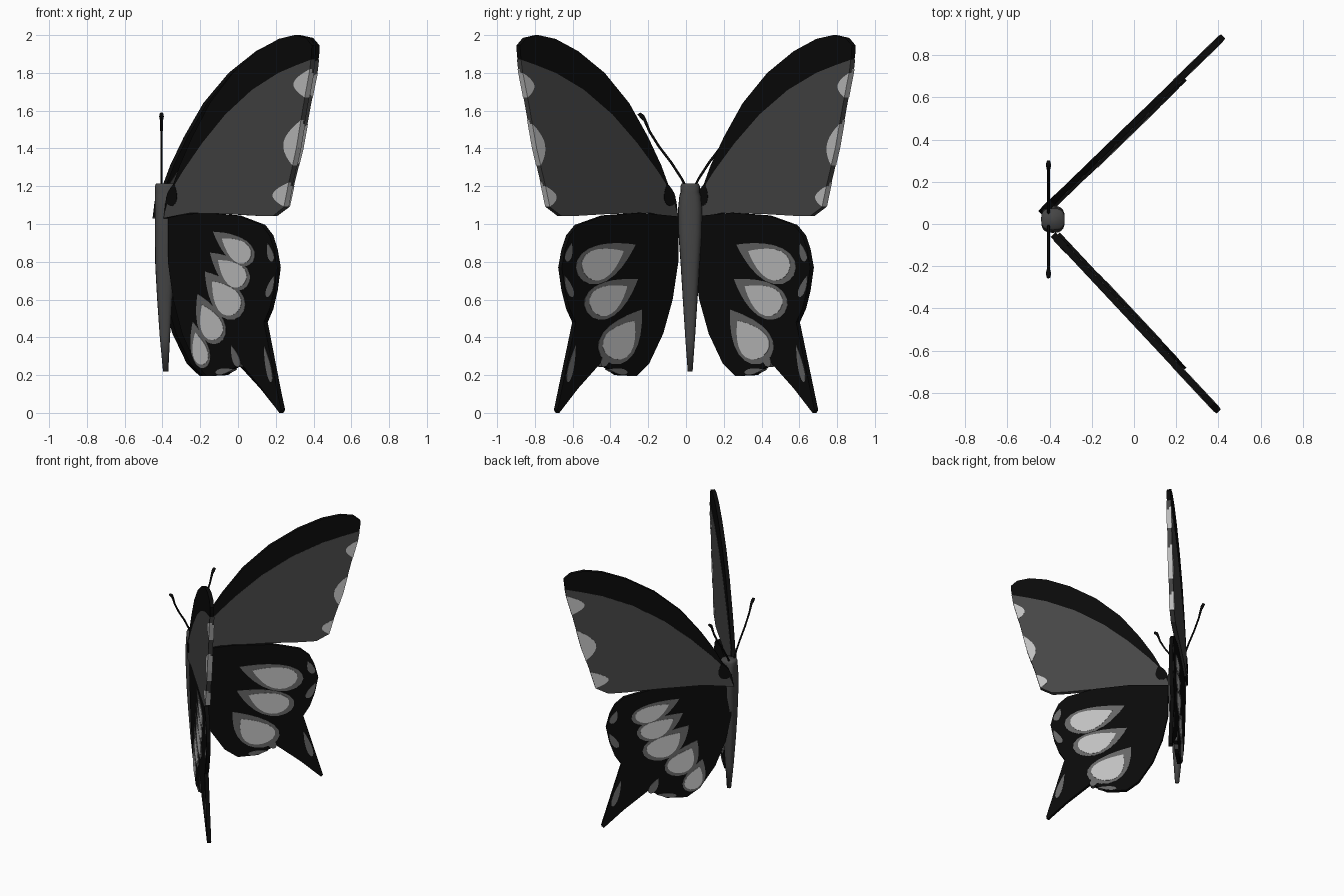
import bpy, bmesh, math
from mathutils import Vector

if "Cube" in bpy.data.objects:
    bpy.data.objects.remove(bpy.data.objects["Cube"])


def material(name, v):
    m = bpy.data.materials.new(name)
    m.diffuse_color = (v, v, v, 1)
    m.use_nodes = True
    m.node_tree.nodes["Principled BSDF"].inputs["Base Color"].default_value = m.diffuse_color
    return m


BLACK = material("black", 0.003)
DARK = material("dark grey", 0.06)
MID = material("mid grey", 0.13)
LIGHT = material("light grey", 0.52)

# wing planes: side -> (x at y = 0, slope of x over |y|)
PLANES = {1: (-0.494, 1.032), -1: (-0.430, 0.936)}


def finish(name, bm, mat, smooth=False):
    bmesh.ops.recalc_face_normals(bm, faces=bm.faces)
    me = bpy.data.meshes.new(name)
    bm.to_mesh(me)
    bm.free()
    me.materials.append(mat)
    for p in me.polygons:
        p.use_smooth = smooth
    ob = bpy.data.objects.new(name, me)
    bpy.context.collection.objects.link(ob)
    return ob


def slab(name, pts, side, lo, hi, mat, dx=0.0):
    """Flat prism on a wing plane; lo and hi are heights towards the inner face."""
    x0, k = PLANES[side]
    n = Vector((1, -side * k, 0)).normalized()
    bm = bmesh.new()
    rings = []
    for h in (lo, hi):
        rings.append([bm.verts.new(Vector((x0 + k * u + dx, side * u, z)) + n * h) for u, z in pts])
    a, b = rings
    bm.faces.new(a)
    bm.faces.new(b[::-1])
    for i in range(len(pts)):
        j = (i + 1) % len(pts)
        bm.faces.new((a[i], a[j], b[j], b[i]))
    return finish(name, bm, mat)


def drop(u, z, length, width, deg, n=20):
    """Teardrop outline with its tip pointing along deg."""
    c, s = math.cos(math.radians(deg)), math.sin(math.radians(deg))
    out = []
    for i in range(n):
        t = 2 * math.pi * i / n
        p, q = length / 2 * math.cos(t), width * 0.65 * math.sin(t) * math.sin(t / 2)
        out.append((u + p * c - q * s, z + p * s + q * c))
    return out


# outlines as (distance from the middle, height)
EDGE = [(0.886, 1.90), (0.875, 1.81), (0.84, 1.63), (0.80, 1.40), (0.755, 1.21), (0.73, 1.09)]
FORE = [(0.05, 1.03), (0.06, 1.12), (0.10, 1.20), (0.14, 1.31), (0.21, 1.46), (0.31, 1.64), (0.44, 1.80),
        (0.58, 1.915), (0.70, 1.98), (0.79, 2.0), (0.855, 1.985), (0.888, 1.945)] + EDGE + [
        (0.67, 1.045), (0.59, 1.045), (0.42, 1.055), (0.2, 1.06)]
PANEL = [(0.05, 1.032), (0.09, 1.17), (0.16, 1.28), (0.27, 1.43), (0.40, 1.58), (0.55, 1.71),
         (0.70, 1.80), (0.80, 1.84), (0.884, 1.87)] + [(u + .002, z) for u, z in EDGE[1:]] + [
         (0.67, 1.043), (0.59, 1.043), (0.42, 1.053), (0.2, 1.058)]
HIND = [(0.05, 1.04), (0.25, 1.06), (0.44, 1.045), (0.58, 0.995), (0.625, 0.94), (0.65, 0.865), (0.667, 0.77),
        (0.65, 0.65), (0.625, 0.55), (0.593, 0.48), (0.69, 0.015), (0.68, 0.0), (0.58, 0.13), (0.46, 0.265),
        (0.37, 0.20), (0.27, 0.195), (0.205, 0.26), (0.13, 0.42), (0.08, 0.6), (0.05, 0.8)]


def edge_u(z):
    for (ua, za), (ub, zb) in zip(EDGE, EDGE[1:]):
        if zb <= z <= za:
            return ub + (ua - ub) * (z - zb) / (za - zb)
    return EDGE[-1][0]


def rim_spot(z0, z1, w, n=10):
    """Half-oval lying against the outer edge of the forewing."""
    zs = [z0 + (z1 - z0) * i / n for i in range(n + 1)]
    outer = [(edge_u(z) + 0.003, z) for z in zs]
    inner = [(edge_u(z) - w * math.sin(math.pi * i / n), z) for i, z in enumerate(zs)]
    return outer + inner[-2:0:-1]


# teardrops: (u, z, length, width, tip angle)
INNER = [(0.43, 0.81, 0.30, 0.17, 152), (0.40, 0.62, 0.28, 0.16, 147), (0.34, 0.41, 0.29, 0.17, 125)]
OUTER = [(0.42, 0.88, 0.24, 0.12, 145), (0.395, 0.76, 0.24, 0.13, 140), (0.36, 0.63, 0.27, 0.15, 130),
         (0.28, 0.50, 0.25, 0.13, 115), (0.225, 0.36, 0.22, 0.09, 105)]

for s, tag in ((1, "left"), (-1, "right")):
    # forewing with grey panel, rim spots and dark root
    slab(f"forewing_{tag}", FORE, s, -0.014, 0.014, BLACK)
    slab(f"forewing_panel_{tag}", PANEL, s, -0.016, 0.016, DARK)
    for i, (z0, z1) in enumerate(((1.67, 1.82), (1.31, 1.55), (1.092, 1.22))):
        slab(f"forewing_spot_outer_{tag}_{i}", rim_spot(z0, z1, 0.075), s, -0.018, 0.0, LIGHT)
        slab(f"forewing_spot_inner_{tag}_{i}", rim_spot(z0, z1 - 0.02, 0.045), s, 0.0, 0.018, LIGHT)
    slab(f"forewing_root_{tag}", drop(0.10, 1.155, 0.12, 0.06, 80), s, -0.018, 0.018, BLACK)
    # hindwing with tail
    dx = 0.022
    slab(f"hindwing_{tag}", HIND, s, -0.014, 0.014, BLACK, dx)
    for face, spots, sg in (("inner", INNER, 1), ("outer", OUTER, -1)):
        for i, (u, z, l, w, a) in enumerate(spots):
            slab(f"hindwing_border_{face}_{tag}_{i}", drop(u, z, l * 1.15, w * 1.15, a), s,
                 sg * 0.012, sg * 0.016, MID, dx)
            c, q = math.cos(math.radians(a)), math.sin(math.radians(a))
            slab(f"hindwing_spot_{face}_{tag}_{i}", drop(u - c * 0.02, z - q * 0.02, l * 0.8, w * 0.95, a), s,
                 sg * 0.013, sg * 0.018, LIGHT, dx)
    # marks along the hindwing rim and tail
    for i, (u, z, l, w, a) in enumerate([(0.628, 0.85, 0.10, 0.035, 105), (0.632, 0.67, 0.12, 0.035, 70),
                                         (0.615, 0.26, 0.20, 0.03, 102), (0.37, 0.222, 0.10, 0.03, 10),
                                         (0.43, 0.30, 0.12, 0.04, 110)]):
        slab(f"hindwing_rim_mark_{tag}_{i}", drop(u, z, l, w, a), s, -0.016, 0.016, MID, dx)

# body: rounded sections (z, x centre, x radius, y radius)
bm = bmesh.new()
N, prev = 20, None
RINGS = [(0.22, -0.383, 0.014, 0.013), (0.40, -0.387, 0.027, 0.026), (0.60, -0.388, 0.040, 0.039),
         (0.78, -0.386, 0.052, 0.050), (0.95, -0.384, 0.056, 0.062), (1.08, -0.384, 0.056, 0.064),
         (1.15, -0.384, 0.056, 0.057), (1.17, -0.384, 0.056, 0.050), (1.20, -0.384, 0.056, 0.052),
         (1.215, -0.384, 0.050, 0.044)]
for z, xc, rx, ry in RINGS:
    ring = []
    for i in range(N):
        c, s = math.cos(2 * math.pi * i / N), math.sin(2 * math.pi * i / N)
        ring.append(bm.verts.new((xc + rx * math.copysign(abs(c) ** 0.7, c),
                                  0.022 + ry * math.copysign(abs(s) ** 0.7, s), z)))
    if prev:
        for i in range(N):
            j = (i + 1) % N
            bm.faces.new((prev[i], prev[j], ring[j], ring[i]))
    else:
        bm.faces.new(ring[::-1])
    prev = ring
bm.faces.new(prev)
finish("body", bm, DARK, True)

# antennae: thin tubes thickening to a club
PATH = [(0.025, 1.20, 1), (0.045, 1.24, 1), (0.10, 1.325, 1), (0.165, 1.41, 1), (0.215, 1.49, 1),
        (0.24, 1.55, 1.3), (0.255, 1.57, 1.9), (0.272, 1.585, 1.5)]
for s, tag in ((1, "left"), (-1, "right")):
    bm = bmesh.new()
    prev = None
    for y, z, f in PATH:
        r = 0.0065 * f
        ring = []
        for i in range(8):
            a = math.pi * i / 4
            ring.append(bm.verts.new((-0.405 + r * math.cos(a), 0.022 + s * (y + r * math.sin(a) * 0.83),
                                      z - r * math.sin(a) * 0.55)))
        if prev:
            for i in range(8):
                j = (i + 1) % 8
                bm.faces.new((prev[i], prev[j], ring[j], ring[i]))
        else:
            bm.faces.new(ring[::-1])
        prev = ring
    bm.faces.new(prev)
    finish(f"antenna_{tag}", bm, BLACK, True)
